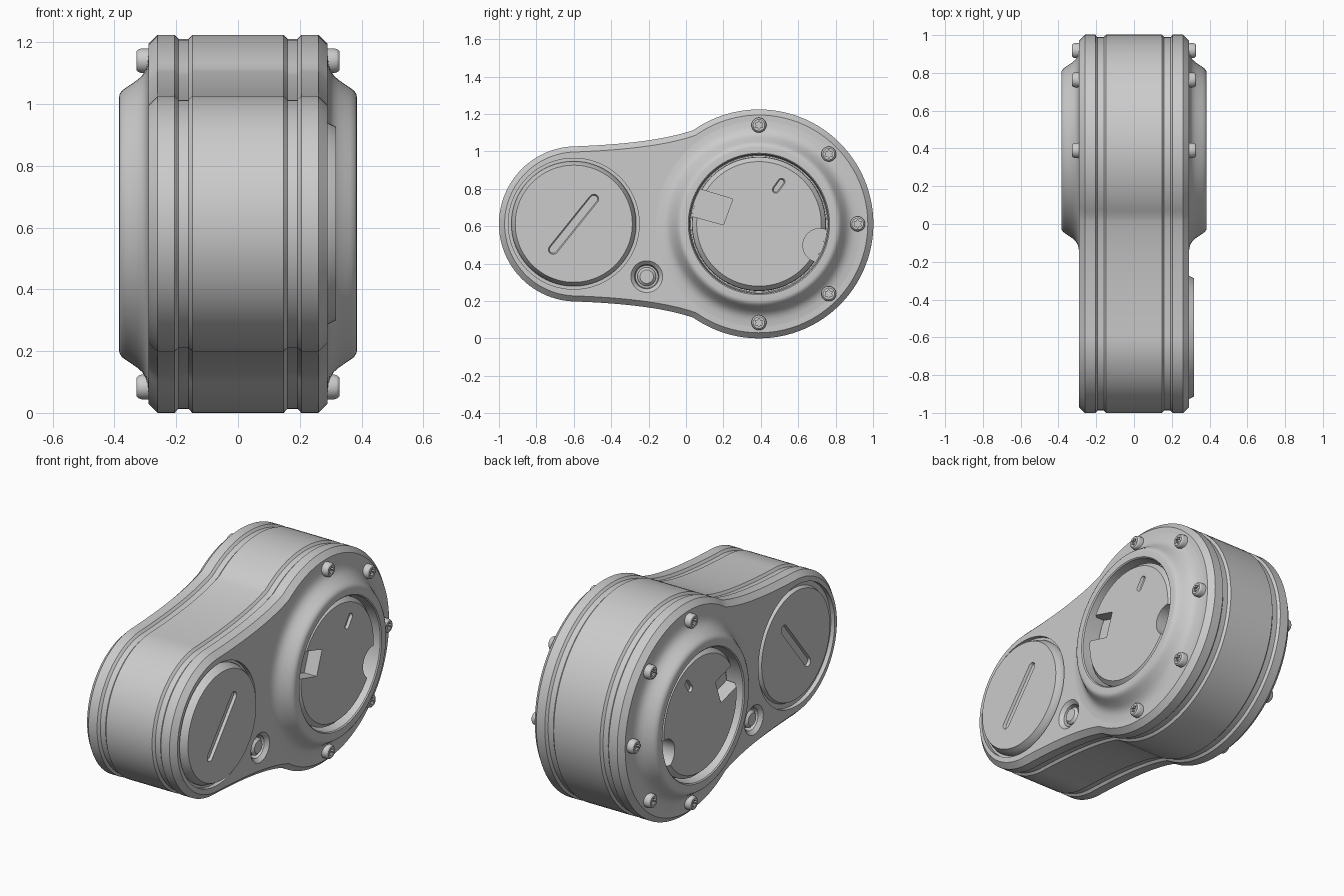
import bpy, bmesh
from math import sin, cos, pi, atan2, radians
from mathutils import Vector

if "Cube" in bpy.data.objects:
    bpy.data.objects.remove(bpy.data.objects["Cube"])

BIG = (0.39, 0.612)       # (y, z) centre of the large round end
SMALL = (-0.585, 0.612)   # centre of the small round end
LID = (-0.6, 0.613)
BOSS = (-0.21, 0.33)


def loft(name, rings, smooth=True):
    """Closed solid through a list of equal-length point rings, with end caps."""
    bm = bmesh.new()
    vr = [[bm.verts.new(p) for p in ring] for ring in rings]
    n = len(vr[0])
    for a, b in zip(vr, vr[1:]):
        for i in range(n):
            j = (i + 1) % n
            bm.faces.new((a[i], a[j], b[j], b[i]))
    bm.faces.new(vr[0])
    bm.faces.new(vr[-1])
    bmesh.ops.recalc_face_normals(bm, faces=bm.faces)
    me = bpy.data.meshes.new(name)
    bm.to_mesh(me)
    bm.free()
    ob = bpy.data.objects.new(name, me)
    bpy.context.collection.objects.link(ob)
    return shade(ob) if smooth else ob


def activate(ob):
    bpy.ops.object.select_all(action='DESELECT')
    ob.select_set(True)
    bpy.context.view_layer.objects.active = ob


def shade(ob):
    activate(ob)
    bpy.ops.object.shade_smooth_by_angle(angle=radians(28))
    return ob


def circle(c, r, n=96):
    return [(c[0] + r * cos(2 * pi * i / n), c[1] + r * sin(2 * pi * i / n)) for i in range(n)]


def revolve(name, c, profile, side, n=96, smooth=True):
    """Turned part about an axis along x; profile is (radius, x)."""
    return loft(name, [[(side * x, y, z) for y, z in circle(c, r, n)] for r, x in profile], smooth)


def prism(pts, x0, x1, side):
    return loft("cutter", [[(side * x, y, z) for y, z in pts] for x in (x0, x1)], False)


def capsule(a, b, r, n=10):
    t = atan2(b[1] - a[1], b[0] - a[0])
    return [(c[0] + r * cos(t + s + pi * i / n), c[1] + r * sin(t + s + pi * i / n))
            for c, s in ((b, -pi / 2), (a, pi / 2)) for i in range(n + 1)]


def slot(a, b, r, top, depth, side):
    """Tapered capsule cutter, narrower at the bottom."""
    steps = ((r - 0.006, top - depth), (r, top), (r, top + 0.02))
    return loft("cutter", [[(side * x, y, z) for y, z in capsule(a, b, q)] for q, x in steps], False)


def cut(ob, *cutters):
    for c in cutters:
        c.hide_render = True
        m = ob.modifiers.new("cut", 'BOOLEAN')
        m.operation = 'DIFFERENCE'
        m.solver = 'EXACT'
        m.object = c
        activate(ob)
        bpy.ops.object.modifier_apply(modifier=m.name)
        bpy.data.objects.remove(c)
    return shade(ob)


# Body outline: two round ends joined by shallow concave curves
def outline():
    R, r = 0.612, 0.415
    join = (0.04, 1.114)
    a0 = atan2(join[1] - BIG[1], join[0] - BIG[0])
    pts = [(BIG[0] + R * cos(a), BIG[1] + R * sin(a)) for a in [-a0 + 2 * a0 * i / 72 for i in range(73)]]
    p0, p1, p2 = join, (-0.16, 1.043), (SMALL[0], 1.027)
    neck = []
    for i in range(1, 16):
        t = i / 16
        neck.append(tuple((1 - t) ** 2 * p0[k] + 2 * t * (1 - t) * p1[k] + t * t * p2[k] for k in (0, 1)))
    pts += neck
    pts += [(SMALL[0] + r * cos(a), SMALL[1] + r * sin(a)) for a in [pi / 2 + pi * i / 48 for i in range(49)]]
    pts += [(y, 2 * BIG[1] - z) for y, z in reversed(neck)]
    return pts


def inset(pts, d):
    out = []
    for i, p in enumerate(pts):
        t = Vector(pts[(i + 1) % len(pts)]) - Vector(pts[i - 1])
        t.normalize()
        out.append((p[0] - t.y * d, p[1] + t.x * d))
    return out


# Body shell with chamfered rims and two grooves
half = [(0.148, 0), (0.16, 0.013), (0.193, 0.013), (0.205, 0), (0.26, 0), (0.29, 0.03)]
section = [(-x, d) for x, d in reversed(half)] + half
base = outline()
body = loft("body", [[(x, y, z) for y, z in inset(base, d)] for x, d in section], False)
cutters = []
for s in (-1, 1):
    cutters.append(revolve("cutter", LID, [(0.35, 0.265), (0.35, 0.32)], s, smooth=False))
    cutters.append(revolve("cutter", BOSS, [(0.06, 0.235), (0.065, 0.27), (0.095, 0.30)], s, 48, False))
    cutters.append(revolve("cutter", BIG, [(0.4, 0.24), (0.4, 0.32)], s, smooth=False))
cut(body, *cutters)

for s, tag in ((1, "right"), (-1, "left")):
    # Flared ring with recessed floor
    ring = revolve("flared_ring_" + tag, BIG, [
        (0.555, 0.24), (0.55, 0.29), (0.52, 0.293), (0.498, 0.299), (0.48, 0.31), (0.465, 0.327),
        (0.45, 0.349), (0.44, 0.364), (0.431, 0.376), (0.42, 0.383), (0.41, 0.385), (0.378, 0.385),
        (0.372, 0.379), (0.366, 0.28)], s)

    # Raised cover disc with deep square notch, round bite and small slot
    disc = revolve("cover_disc_" + tag, BIG, [(0.359, 0.27), (0.357, 0.338), (0.333, 0.365)], s, smooth=False)
    notch = [(0.25, 0.745), (-0.04, 0.832), (-0.1, 0.69), (0.2, 0.607)]
    cut(disc, prism(notch, 0.285, 0.4, s),
        prism(circle((0.715, 0.497), 0.09, 40), 0.285, 0.4, s),
        slot((0.48, 0.795), (0.51, 0.837), 0.019, 0.365, 0.015, s))

    # Round lid with coin slot, proud on the right and flush on the left
    dx = 0 if s > 0 else -0.033
    lid = revolve("round_lid_" + tag, LID, [
        (0.334, 0.22), (0.334, 0.275 + dx), (0.322, 0.3 + dx), (0.313, 0.318 + dx)], s, smooth=False)
    cut(lid, slot((-0.71, 0.475), (-0.493, 0.745), 0.026, 0.318 + dx, 0.015, s))

    # Countersunk pin
    revolve("countersunk_pin_" + tag, BOSS, [(0.05, 0.23), (0.05, 0.265), (0.036, 0.278)], s, 40)

    # Five bolts with star sockets around the ring
    for k in range(5):
        a = radians(-90 + 45 * k)
        c = (BIG[0] + 0.528 * cos(a), BIG[1] + 0.528 * sin(a))
        bolt = revolve("bolt_%s_%d" % (tag, k + 1), c,
                       [(0.04, 0.28), (0.04, 0.312), (0.037, 0.322), (0.031, 0.328)], s, 32, False)
        star = [(c[0] + q * cos(i * pi / 6), c[1] + q * sin(i * pi / 6))
                for i in range(12) for q in [0.024 if i % 2 else 0.014]]
        cut(bolt, prism(star, 0.312, 0.36, s))
